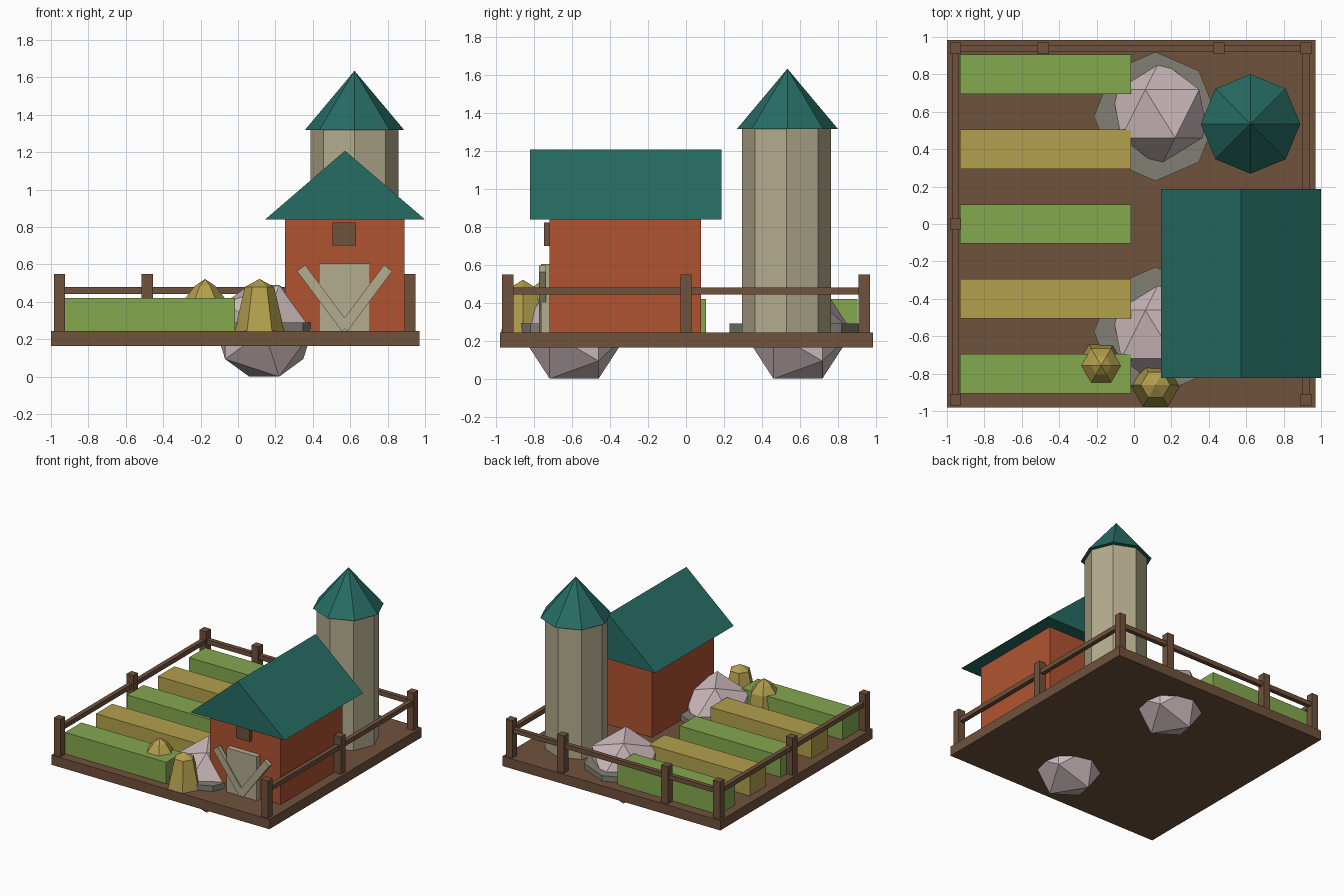
import bpy, bmesh, math
from mathutils import Vector, Matrix

cube = bpy.data.objects.get("Cube")
if cube:
    bpy.data.objects.remove(cube, do_unlink=True)


def material(name, rgb):
    """Flat material from an 0-255 display colour, stored as linear."""
    lin = [((c / 255 + 0.055) / 1.055) ** 2.4 for c in rgb] + [1]
    m = bpy.data.materials.new(name)
    m.use_nodes = True
    m.diffuse_color = lin
    bsdf = next(n for n in m.node_tree.nodes if n.type == "BSDF_PRINCIPLED")
    bsdf.inputs["Base Color"].default_value = lin
    return m


BROWN = material("brown wood", (112, 82, 60))
GREEN = material("leaf green", (133, 168, 79))
STRAW = material("straw yellow", (180, 160, 77))
RED = material("barn red", (177, 83, 48))
TEAL = material("roof teal", (38, 108, 99))
CREAM = material("pale plaster", (180, 172, 142))
PINK = material("pink stone", (207, 188, 190))
GREY = material("grey stone", (130, 128, 116))


def finish(name, bm, mat):
    bmesh.ops.recalc_face_normals(bm, faces=bm.faces)
    mesh = bpy.data.meshes.new(name)
    bm.to_mesh(mesh)
    bm.free()
    mesh.materials.append(mat)
    obj = bpy.data.objects.new(name, mesh)
    bpy.context.collection.objects.link(obj)
    return obj


def box(name, mat, x, y, z):
    """Box from its x, y and z ranges."""
    bm = bmesh.new()
    bmesh.ops.create_cube(bm, size=1)
    ranges = (x, y, z)
    for v in bm.verts:
        v.co = [(a + b) / 2 + c * (b - a) for c, (a, b) in zip(v.co, ranges)]
    return finish(name, bm, mat)


def lathe(name, mat, centre, sides, profile, squash=1):
    """Faceted solid from (radius, height) steps; radius 0 makes a tip."""
    bm = bmesh.new()
    cx, cy = centre
    for r, z in profile:
        for i in range(sides if r else 1):
            a = math.tau * i / sides
            bm.verts.new((cx + r * squash * math.cos(a), cy + r * math.sin(a), z))
    bmesh.ops.convex_hull(bm, input=bm.verts)
    bmesh.ops.dissolve_limit(bm, angle_limit=0.01, verts=bm.verts, edges=bm.edges)
    return finish(name, bm, mat)


GROUND = 0.245

# Ground slab
box("ground", BROWN, (-1, 0.97), (-0.98, 0.985), (0.165, GROUND))

# Crop rows, alternating
for i in range(5):
    y = -0.8 + 0.4 * i
    box(f"crop_row_{i + 1}", STRAW if i % 2 else GREEN,
        (-0.93, -0.015), (y - 0.105, y + 0.105), (GROUND, 0.42))

# Fence posts and rails on the back and both sides
LEFT, RIGHT, BACK = -0.955, 0.92, 0.94
posts = [(x, y) for x in (LEFT, RIGHT) for y in (-BACK, 0, BACK)]
posts += [(-0.485, BACK), (0.455, BACK)]
for i, (x, y) in enumerate(posts):
    box(f"fence_post_{i + 1}", BROWN, (x - 0.03, x + 0.03), (y - 0.03, y + 0.03), (GROUND, 0.55))
for name, x in (("right_side_rail", LEFT), ("left_side_rail", RIGHT)):
    box(name, BROWN, (x - 0.018, x + 0.018), (-BACK, BACK), (0.443, 0.48))
box("back_rail", BROWN, (LEFT, RIGHT), (BACK - 0.018, BACK + 0.018), (0.443, 0.48))

# Barn walls, door and loft window
box("barn_walls", RED, (0.25, 0.89), (-0.72, 0.08), (GROUND, 0.845))
box("barn_door", CREAM, (0.433, 0.705), (-0.765, -0.71), (GROUND, 0.605))
box("loft_window", BROWN, (0.505, 0.63), (-0.75, -0.71), (0.70, 0.825))

# Barn roof prism
bm = bmesh.new()
gable = [bm.verts.new((x, -0.823, z)) for x, z in ((0.145, 0.84), (1.0, 0.84), (0.572, 1.208))]
face = bm.faces.new(gable)
extruded = bmesh.ops.extrude_face_region(bm, geom=[face], use_keep_orig=True)["geom"]
bmesh.ops.translate(bm, vec=(0, 1.01, 0), verts=[g for g in extruded if isinstance(g, bmesh.types.BMVert)])
finish("barn_roof", bm, TEAL)

# Slanted door braces
for name, side in (("left_brace", 1), ("right_brace", -1)):
    bm = bmesh.new()
    bmesh.ops.create_cube(bm, size=1)
    tilt = Matrix.Rotation(side * math.radians(36.7), 4, "Y")
    place = Matrix.Translation((0.57 + side * 0.113, -0.757, 0.42))
    bmesh.ops.transform(bm, matrix=place @ tilt @ Matrix.Diagonal((0.055, 0.035, 0.4, 1)), verts=bm.verts)
    finish(name, bm, CREAM)

# Silo with its pointed roof
lathe("silo_wall", CREAM, (0.623, 0.53), 8, [(0.235, GROUND), (0.235, 1.32)])
lathe("silo_roof", TEAL, (0.623, 0.535), 8, [(0.266, 1.318), (0, 1.635)])

# Boulders: twenty-sided stones resting on their long edge, with grey footings
PHI = (1 + 5 ** 0.5) / 2
for name, side in (("front", -1), ("back", 1)):
    bm = bmesh.new()
    for a in (-1, 1):
        for b in (-PHI, PHI):
            for co in ((a, 0, b), (b, a, 0), (0, b, a)):
                bm.verts.new(Vector(co) * 0.1515)
    bmesh.ops.convex_hull(bm, input=bm.verts)
    turn = Matrix.Rotation(-math.atan(PHI), 4, "Z")
    bmesh.ops.transform(bm, matrix=Matrix.Translation((0.14, side * 0.59, GROUND)) @ turn, verts=bm.verts)
    finish(f"{name}_boulder", bm, PINK)
    lathe(f"{name}_footing", GREY, (0.115, side * 0.575), 8, [(0.345, GROUND), (0.345, 0.29)], 0.955)

# Haystacks
lathe("front_haystack", STRAW, (0.115, -0.86), 6,
      [(0.133, GROUND), (0.078, 0.48), (0, 0.522)])
lathe("row_haystack", STRAW, (-0.176, -0.757), 6,
      [(0.13, GROUND), (0.105, 0.42), (0.055, 0.485), (0, 0.522)])
